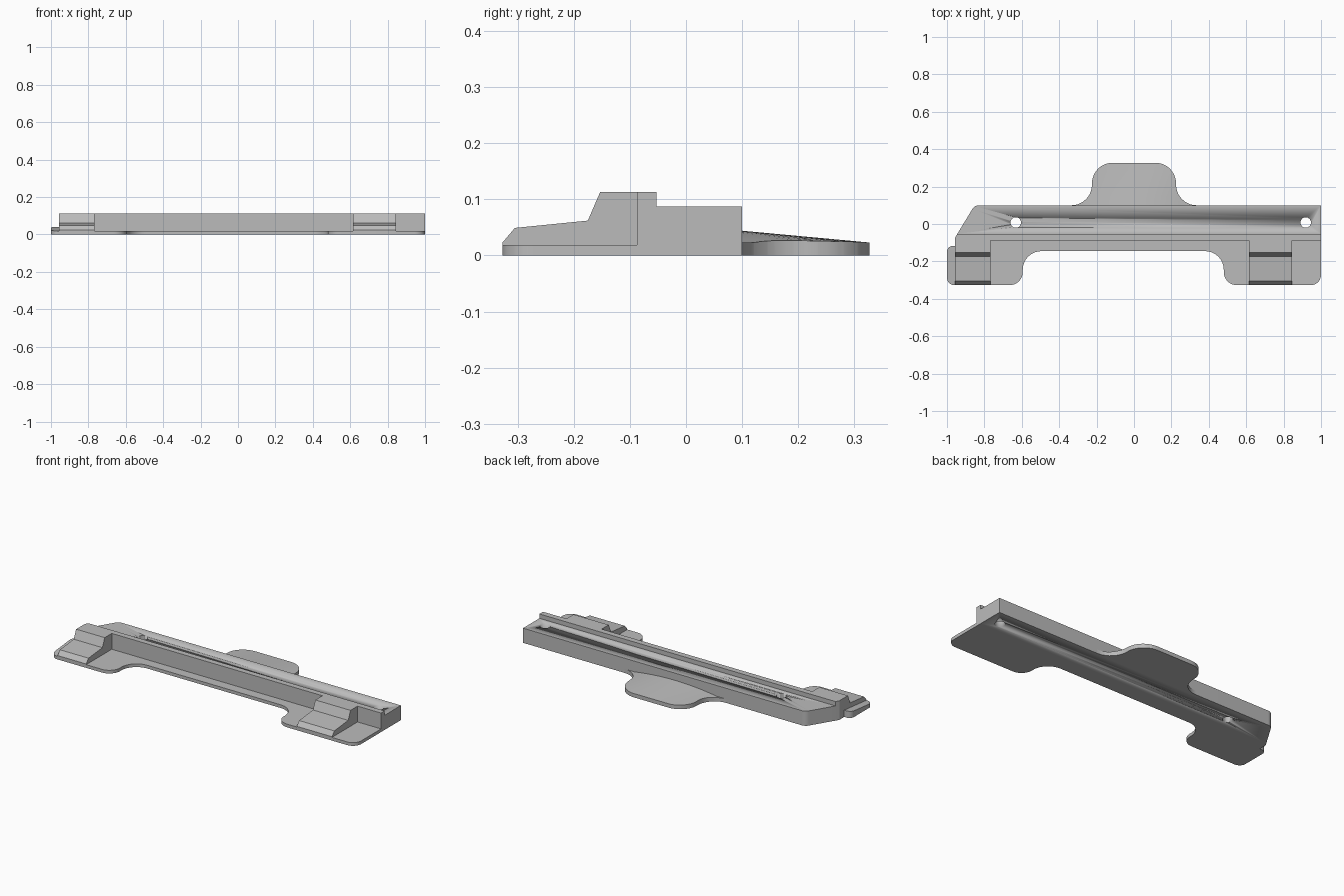
import bpy, bmesh, math
from mathutils import Vector

cube = bpy.data.objects.get("Cube")
if cube:
    bpy.data.objects.remove(cube, do_unlink=True)

grey = bpy.data.materials.new("plain grey")
grey.use_nodes = True
COLOR = (0.5, 0.5, 0.5, 1)
grey.diffuse_color = COLOR
grey.node_tree.nodes["Principled BSDF"].inputs["Base Color"].default_value = COLOR


def rounded(corners, steps=10):
    """Outline with a fillet at each corner given as (x, y, radius)."""
    pts = []
    n = len(corners)
    for i, c in enumerate(corners):
        p = Vector(c[:2])
        r = c[2] if len(c) > 2 else 0
        if not r:
            pts.append(p)
            continue
        a = (Vector(corners[i - 1][:2]) - p).normalized()
        b = (Vector(corners[(i + 1) % n][:2]) - p).normalized()
        half = a.angle(b) / 2
        centre = p + (a + b).normalized() * r / math.sin(half)
        start = p + a * r / math.tan(half) - centre
        sweep = start.angle_signed(p + b * r / math.tan(half) - centre)
        for k in range(steps + 1):
            t = -sweep * k / steps
            pts.append(centre + Vector((start.x * math.cos(t) - start.y * math.sin(t),
                                        start.x * math.sin(t) + start.y * math.cos(t))))
    return pts


def prism(name, base, offset, shape_top=None, cuts=()):
    """Extrude a flat outline; optionally slice it and shape its top."""
    bm = bmesh.new()
    face = bm.faces.new([bm.verts.new(p) for p in base])
    out = bmesh.ops.extrude_face_region(bm, geom=[face])
    bmesh.ops.translate(bm, vec=offset,
                        verts=[v for v in out["geom"] if isinstance(v, bmesh.types.BMVert)])
    bmesh.ops.remove_doubles(bm, verts=bm.verts, dist=1e-5)
    for point, normal in cuts:
        bmesh.ops.bisect_plane(bm, geom=bm.verts[:] + bm.edges[:] + bm.faces[:],
                               plane_co=point, plane_no=normal)
    if shape_top:
        for v in bm.verts:
            if v.co.z > 0.001:
                v.co.z = shape_top(v.co.x, v.co.y)
    bmesh.ops.recalc_face_normals(bm, faces=bm.faces)
    mesh = bpy.data.meshes.new(name)
    bm.to_mesh(mesh)
    bm.free()
    mesh.materials.append(grey)
    obj = bpy.data.objects.new(name, mesh)
    bpy.context.collection.objects.link(obj)
    bpy.ops.object.select_all(action="DESELECT")
    obj.select_set(True)
    bpy.context.view_layer.objects.active = obj
    bpy.ops.object.shade_smooth_by_angle(angle=math.radians(25))
    return obj


def slab(name, corners, height, **extra):
    return prism(name, [(p.x, p.y, 0) for p in rounded(corners)], (0, 0, height), **extra)


FRONT, RIDGE, STEP, BACK = -0.327, -0.087, -0.053, 0.10
END = -0.956

# Main bar: low deck with a chamfered end, and the raised ridge before it
deck = slab("deck", [(-0.945, STEP), (1, STEP), (1, BACK), (-0.852, BACK, 0.04)], 0.087)
slab("ridge", [(END, RIDGE), (1, RIDGE), (1, STEP), (-0.945, STEP), (END, -0.072)], 0.113)

# Screw holes through the deck
for x in (-0.632, 0.918):
    ring = [(x + 0.028 * math.cos(k * math.tau / 32),
             0.008 + 0.028 * math.sin(k * math.tau / 32), -0.1) for k in range(32)]
    cutter = prism("hole_cutter", ring, (0, 0, 0.4))
    cutter.hide_render = True
    mod = deck.modifiers.new("hole", "BOOLEAN")
    mod.operation = "DIFFERENCE"
    mod.solver = "EXACT"
    mod.object = cutter
    bpy.context.view_layer.objects.active = deck
    bpy.ops.object.modifier_apply(modifier=mod.name)
    bpy.data.objects.remove(cutter, do_unlink=True)

# Thin front flange with two feet
slab("front_flange", [(END, RIDGE), (END, FRONT), (-0.595, FRONT, 0.07), (-0.595, -0.145, 0.1),
                      (0.48, -0.145, 0.1), (0.48, FRONT, 0.07), (1, FRONT, 0.055),
                      (1, RIDGE)], 0.019)

# Sloped lug at the right-hand end
slab("end_lug", [(END, -0.118), (-1, -0.118, 0.03), (-1, FRONT, 0.04), (END, FRONT)], 0.03,
     shape_top=lambda x, y: 0.019 + 0.021 * (y - FRONT) / (-0.118 - FRONT))

# Stepped ramps on the feet
RAMP = [(FRONT, 0.012), (FRONT, 0.023), (-0.305, 0.049), (-0.175, 0.062),
        (-0.153, 0.113), (RIDGE, 0.113), (RIDGE, 0.012)]
for name, x0, x1 in (("right_ramp", END, -0.768), ("left_ramp", 0.615, 0.846)):
    prism(name, [(x0, y, z) for y, z in RAMP], (x1 - x0, 0, 0))


# Back tongue with a gently crowned top
def crown(x, y):
    fall = 1 - (y - BACK) / (-FRONT - BACK)
    return 0.023 + 0.021 * max(0, fall) * max(0, 1 - (x / 0.27) ** 2)


slices = [((i * 0.03, 0, 0), (1, 0, 0)) for i in range(-9, 10)]
slices += [((0, BACK + j * 0.045, 0), (0, 1, 0)) for j in range(1, 5)]
slab("back_tongue", [(-0.336, BACK), (-0.225, BACK, 0.11), (-0.225, -FRONT, 0.11),
                     (0.225, -FRONT, 0.11), (0.225, BACK, 0.11), (0.336, BACK)], 0.023,
     shape_top=crown, cuts=slices)
